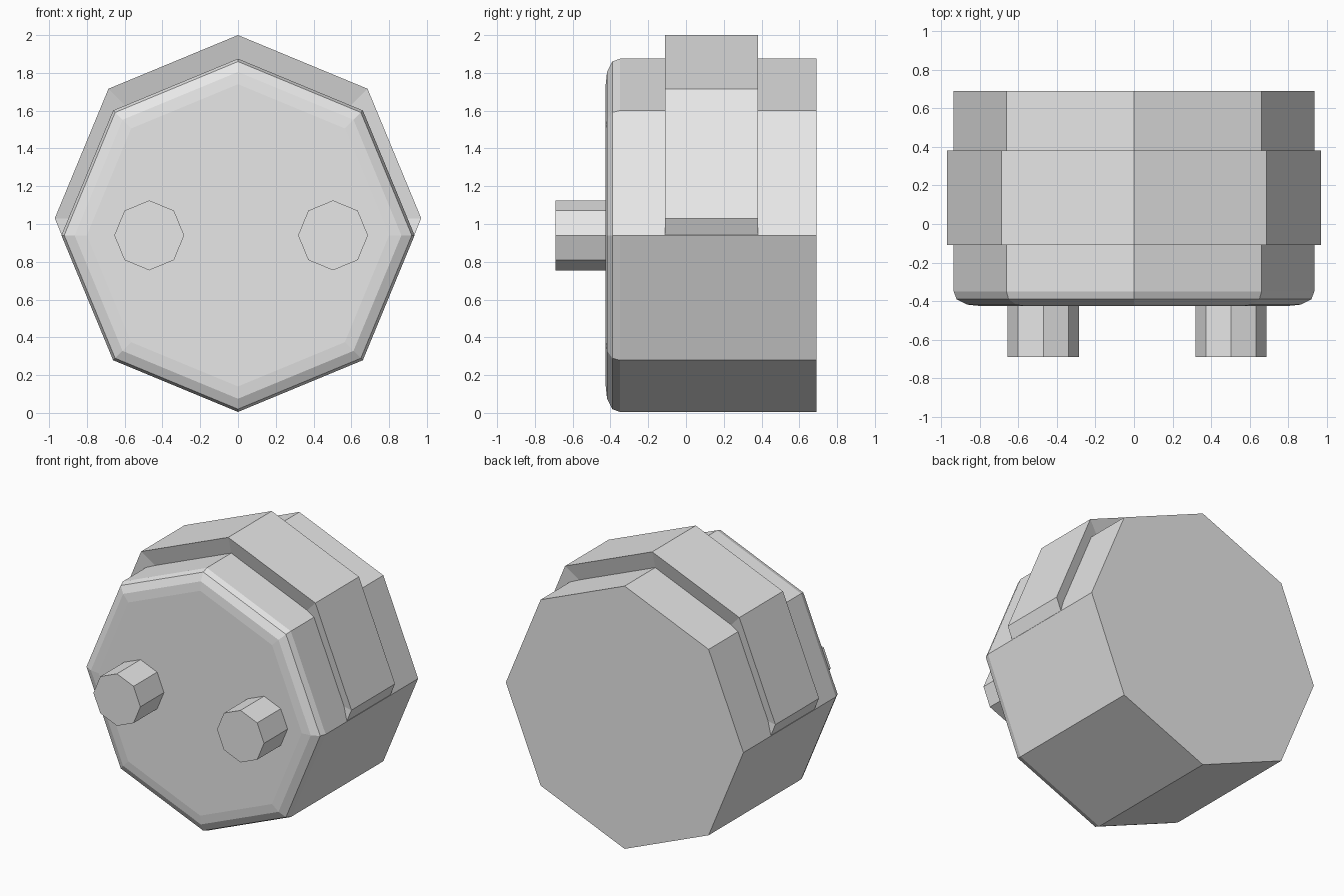
import bpy
import bmesh
from math import sin, cos, pi

SIDES = 8

cube = bpy.data.objects.get("Cube")
if cube:
    bpy.data.objects.remove(cube, do_unlink=True)

# One plain light grey for every part
grey = bpy.data.materials.new("light_grey")
grey.use_nodes = True
colour = (0.8, 0.8, 0.8, 1)
grey.diffuse_color = colour
grey.node_tree.nodes["Principled BSDF"].inputs["Base Color"].default_value = colour


def octagon_loft(name, x, z, profile):
    """Closed eight-sided solid along y from (radius, y) rings, corner up."""
    bm = bmesh.new()
    rings = []
    for radius, y in profile:
        angles = [2 * pi * i / SIDES for i in range(SIDES)]
        rings.append([bm.verts.new((x + radius * sin(a), y, z + radius * cos(a)))
                      for a in angles])
    for near, far in zip(rings, rings[1:]):
        for i in range(SIDES):
            j = (i + 1) % SIDES
            bm.faces.new((near[i], near[j], far[j], far[i]))
    bm.faces.new(rings[0])
    bm.faces.new(rings[-1])
    bmesh.ops.recalc_face_normals(bm, faces=bm.faces)
    mesh = bpy.data.meshes.new(name)
    bm.to_mesh(mesh)
    bm.free()
    mesh.materials.append(grey)
    obj = bpy.data.objects.new(name, mesh)
    bpy.context.collection.objects.link(obj)
    return obj


# Main drum with a rounded front rim
octagon_loft("body", 0, 0.94, [(0.80, -0.425), (0.865, -0.418), (0.92, -0.39),
                               (0.935, -0.35), (0.935, 0.69)])

# Raised band, set slightly high, with dished end faces
octagon_loft("band", 0, 1.03, [(0.75, -0.05), (0.97, -0.11),
                               (0.97, 0.38), (0.75, 0.32)])

# Two pegs on the front face
for side, x in (("right", -0.47), ("left", 0.503)):
    octagon_loft(side + "_peg", x, 0.94, [(0.185, -0.69), (0.185, -0.40)])
